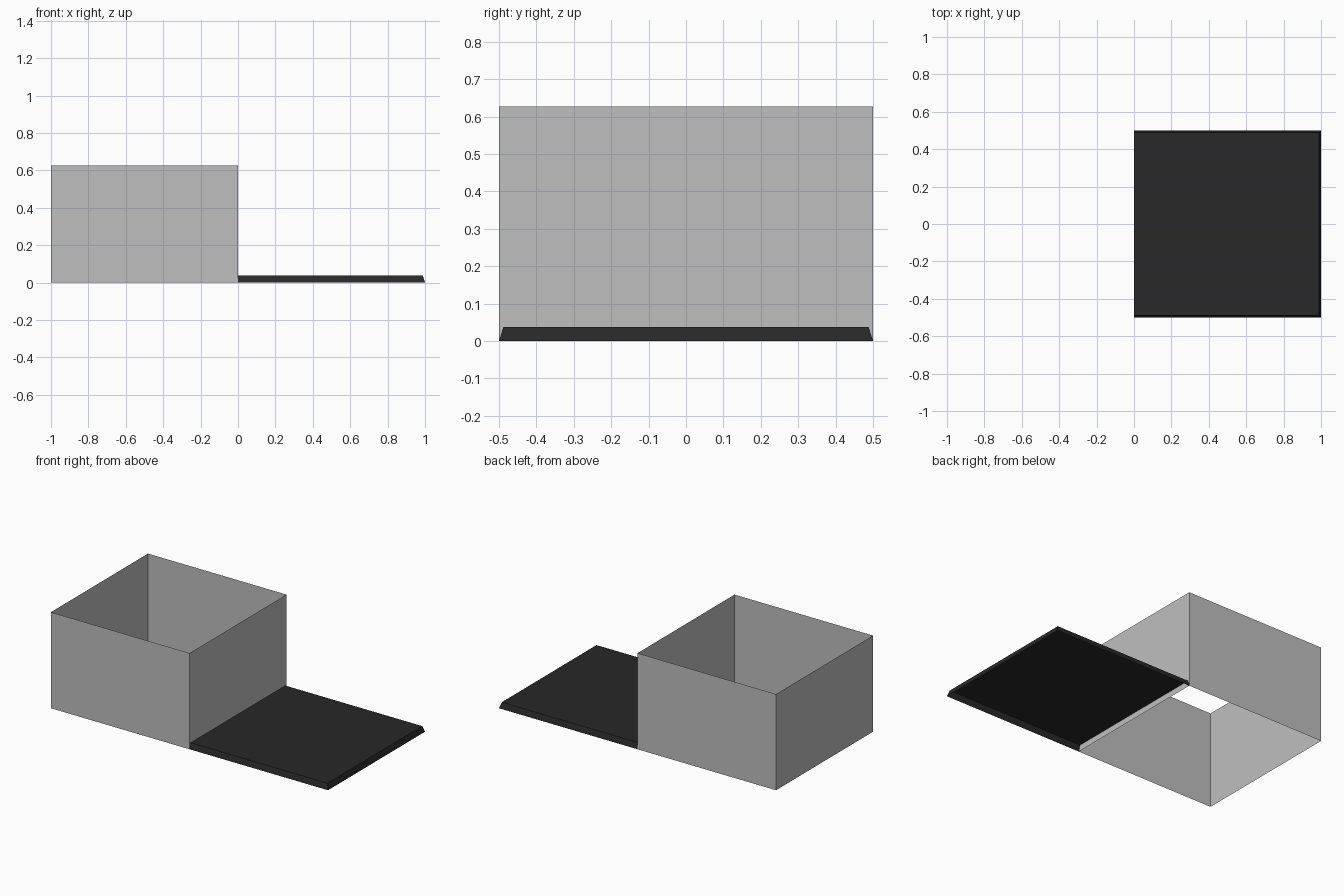
import bpy, bmesh

if "Cube" in bpy.data.objects:
    bpy.data.objects.remove(bpy.data.objects["Cube"])


def material(name, rgb):
    m = bpy.data.materials.new(name)
    m.diffuse_color = (*rgb, 1)
    m.use_nodes = True
    m.node_tree.nodes["Principled BSDF"].inputs["Base Color"].default_value = m.diffuse_color
    return m


def tapered_shell(name, x0, x1, half_y, height, inset, drop, mat):
    """Thin shell: a block whose top is inset, minus the faces chosen by drop."""
    bm = bmesh.new()
    bmesh.ops.create_cube(bm, size=1)
    for v in bm.verts:
        top = v.co.z > 0
        right = v.co.x > 0
        v.co.x = (x1 - (inset if top else 0)) if right else x0
        v.co.y = (half_y - (inset if top else 0)) * (1 if v.co.y > 0 else -1)
        v.co.z = height if top else 0
    bm.normal_update()
    bmesh.ops.delete(bm, geom=[f for f in bm.faces if drop(f.normal)], context='FACES_ONLY')
    me = bpy.data.meshes.new(name)
    bm.to_mesh(me)
    bm.free()
    me.materials.append(mat)
    ob = bpy.data.objects.new(name, me)
    bpy.context.collection.objects.link(ob)
    return ob


grey = material("mid grey", (0.52, 0.52, 0.52))
black = material("soft black", (0.021, 0.021, 0.021))

# four paper-thin walls, open above and below
tapered_shell("box_walls", -1, 0, 0.5, 0.627, 0, lambda n: abs(n.z) > 0.9, grey)

# low lid with sloped rims, open underneath and against the box
tapered_shell("lid", 0, 1, 0.5, 0.038, 0.012, lambda n: n.z < -0.9 or n.x < -0.9, black)
